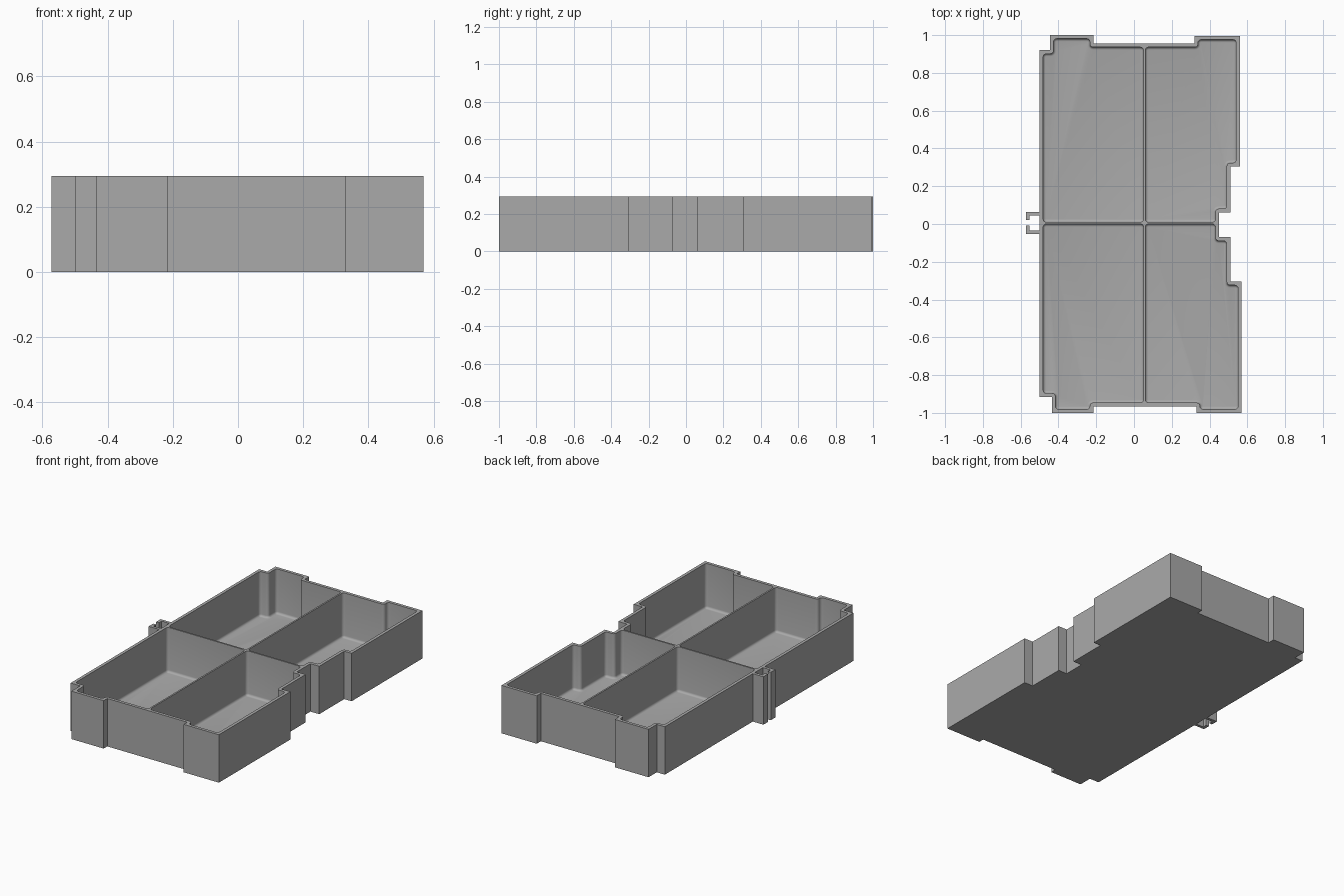
import bpy, bmesh, math
from mathutils import Vector

if "Cube" in bpy.data.objects:
    bpy.data.objects.remove(bpy.data.objects["Cube"])

HEIGHT, FLOOR = 0.295, 0.02
WALL, HALF_DIVIDER = 0.019, 0.005
ROUND, FILLET, STEPS = 0.017, 0.014, 5
CENTRE = Vector((0.055, 0.005))

grey = bpy.data.materials.new("plain grey")
grey.use_nodes = True
colour = (0.4, 0.4, 0.4, 1)
grey.diffuse_color = colour
grey.node_tree.nodes["Principled BSDF"].inputs["Base Color"].default_value = colour

# Tray outline, anticlockwise, one run of points per compartment;
# each run starts where a divider meets the outer wall
RUNS = [
    [(-0.5, 0.005), (-0.5, -0.915), (-0.435, -0.915), (-0.435, -1),
     (-0.215, -1), (-0.215, -0.965)],
    [(0.055, -0.965), (0.33, -0.965), (0.33, -1), (0.57, -1),
     (0.57, -0.305), (0.51, -0.305), (0.51, -0.07), (0.45, -0.07)],
    [(0.45, 0.005), (0.45, 0.062), (0.51, 0.062), (0.51, 0.305),
     (0.56, 0.305), (0.56, 0.995), (0.32, 0.995), (0.32, 0.955)],
    [(0.055, 0.955), (-0.215, 0.955), (-0.215, 1), (-0.445, 1),
     (-0.445, 0.92), (-0.5, 0.92)],
]


def make_object(name, rings):
    """Skin a stack of equal-length 3D rings and cap both ends."""
    bm = bmesh.new()
    loops = [[bm.verts.new(p) for p in ring] for ring in rings]
    for low, high in zip(loops, loops[1:]):
        for i in range(len(low)):
            j = (i + 1) % len(low)
            bm.faces.new((low[i], low[j], high[j], high[i]))
    bm.faces.new(loops[0][::-1])
    bm.faces.new(loops[-1])
    bmesh.ops.recalc_face_normals(bm, faces=bm.faces)
    mesh = bpy.data.meshes.new(name)
    bm.to_mesh(mesh)
    bm.free()
    mesh.materials.append(grey)
    obj = bpy.data.objects.new(name, mesh)
    bpy.context.collection.objects.link(obj)
    return obj


def prism(name, points, bottom, top):
    return make_object(name, [[(x, y, z) for x, y in points] for z in (bottom, top)])


def rounded_ring(points, inset, z):
    """Inset a right-angled outline and round every corner."""
    ring, n = [], len(points)
    for i, p in enumerate(points):
        before = (p - points[i - 1]).normalized()
        after = (points[(i + 1) % n] - p).normalized()
        # The last two edges run along the dividers
        d_before = (HALF_DIVIDER if i in (0, n - 1) else WALL) + inset
        d_after = (HALF_DIVIDER if i >= n - 2 else WALL) + inset
        corner = (p + Vector((-before.y, before.x)) * d_before
                  + Vector((-after.y, after.x)) * d_after)
        convex = before.cross(after) > 0
        radius = ROUND - inset if convex else ROUND + inset
        pivot = corner + (after - before) * radius
        for k in range(STEPS + 1):
            a = k / STEPS * math.pi / 2
            q = pivot + radius * (before * math.sin(a) - after * math.cos(a))
            ring.append((q.x, q.y, z))
    return ring


# Tray body, with a pocket cut out for each compartment
tray = prism("tray", [p for run in RUNS for p in run], 0, HEIGHT)
pockets = []
for i, run in enumerate(RUNS):
    points = [Vector(p) for p in run + RUNS[(i + 1) % 4][:1]] + [CENTRE]
    rings = []
    for k in range(5):
        a = k / 4 * math.pi / 2
        rings.append(rounded_ring(points, FILLET * (1 - math.sin(a)),
                                  FLOOR + FILLET * (1 - math.cos(a))))
    rings.append(rounded_ring(points, 0, HEIGHT + 0.1))
    pocket = make_object("pocket_cutter", rings)
    pocket.hide_render = True
    pockets.append(pocket)
    cut = tray.modifiers.new("pocket", "BOOLEAN")
    cut.operation, cut.solver, cut.object = "DIFFERENCE", "EXACT", pocket

bpy.context.view_layer.objects.active = tray
tray.select_set(True)
for cut in list(tray.modifiers):
    bpy.ops.object.modifier_apply(modifier=cut.name)
for pocket in pockets:
    bpy.data.objects.remove(pocket)
bpy.ops.object.shade_smooth_by_angle(angle=math.radians(30))

# Pair of hooks forming a clip on the right wall, mirrored about its middle
for name, side in (("back_hook", 1), ("front_hook", -1)):
    shape = [(-0.5, 0.058), (-0.572, 0.058), (-0.572, 0.014), (-0.552, 0.014),
             (-0.552, 0.04), (-0.5, 0.04)]
    prism(name, [(x, 0.006 + side * y) for x, y in shape], 0, HEIGHT)
